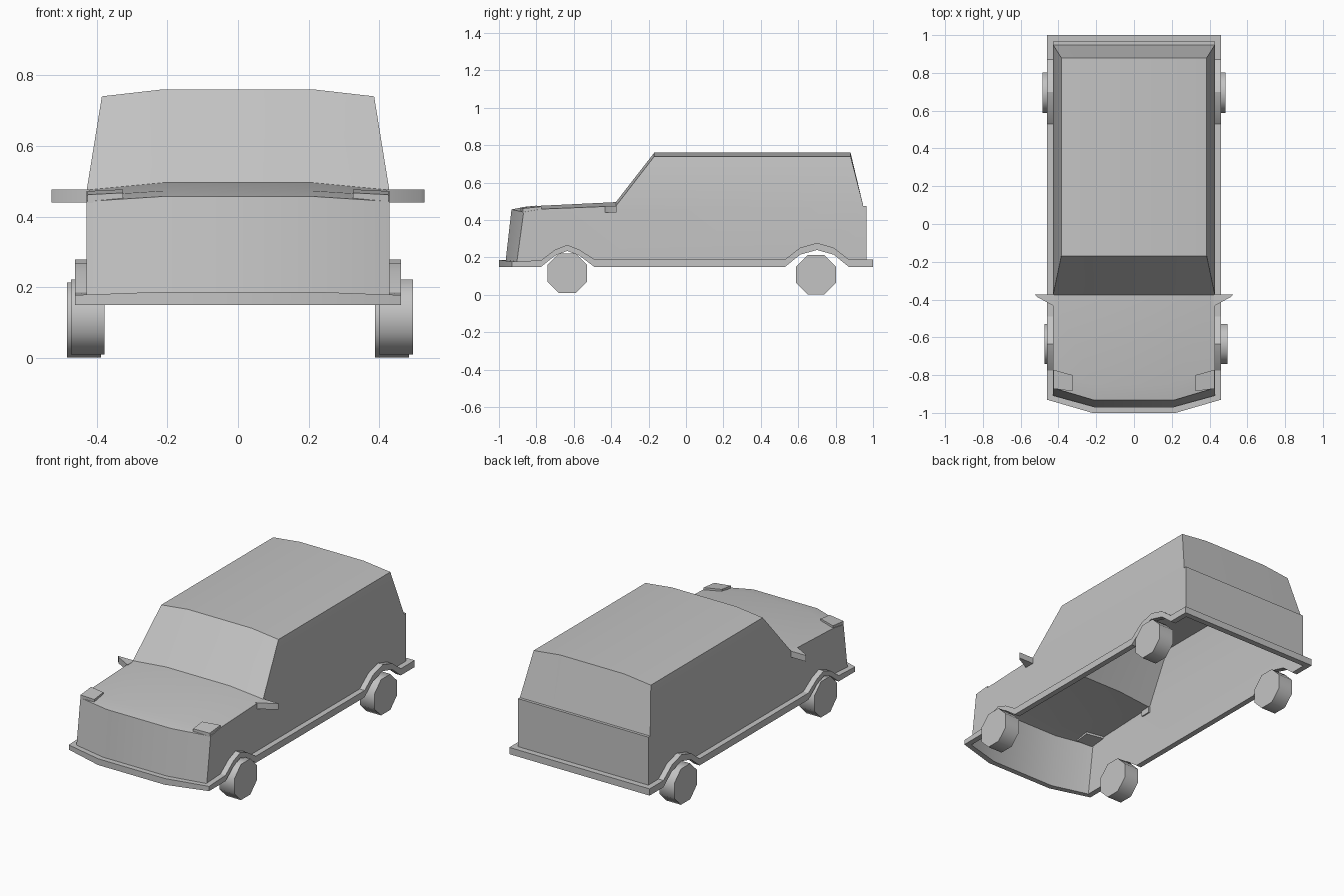
import bpy, bmesh, math

old = bpy.data.objects.get("Cube")
if old:
    bpy.data.objects.remove(old, do_unlink=True)

GREY = (0.55, 0.55, 0.55, 1)
paint = bpy.data.materials.new("plain_grey")
paint.use_nodes = True
paint.diffuse_color = GREY
paint.node_tree.nodes["Principled BSDF"].inputs["Base Color"].default_value = GREY


def finish(name, bm, angle=30):
    bmesh.ops.remove_doubles(bm, verts=bm.verts, dist=0.0005)
    bmesh.ops.recalc_face_normals(bm, faces=bm.faces)
    mesh = bpy.data.meshes.new(name)
    bm.to_mesh(mesh)
    bm.free()
    mesh.materials.append(paint)
    obj = bpy.data.objects.new(name, mesh)
    bpy.context.collection.objects.link(obj)
    bpy.ops.object.select_all(action='DESELECT')
    obj.select_set(True)
    bpy.context.view_layer.objects.active = obj
    bpy.ops.object.shade_smooth_by_angle(angle=math.radians(angle))
    return obj


def face(bm, points, mirror=False):
    for side in ((1, -1) if mirror else (1,)):
        bm.faces.new([bm.verts.new((side * x, y, z)) for x, y, z in points])


def across(bm, low, high):
    """Strip across the car between two rows given as (inner, outer) points."""
    flip = lambda p: (-p[0], p[1], p[2])
    face(bm, [low[0], low[1], high[1], high[0]], mirror=True)
    face(bm, [flip(low[0]), low[0], high[0], flip(high[0])])


def block(name, top, depth, side):
    """Solid with a sloping top, dropped straight down by depth."""
    bm = bmesh.new()
    top = [(side * x, y, z) for x, y, z in top]
    low = [(x, y, z - depth) for x, y, z in top]
    face(bm, top)
    face(bm, low)
    for i in range(len(top)):
        j = (i + 1) % len(top)
        face(bm, [top[i], top[j], low[j], low[i]])
    return finish(name, bm)


# Wheel arch line: (y, lower z, upper z)
W, MID, SILL = 0.428, 0.21, 0.15
arches = [(-0.775, SILL, 0.185), (-0.70, 0.21, 0.242), (-0.635, 0.235, 0.267),
          (-0.57, 0.21, 0.242), (-0.49, SILL, 0.19),
          (0.53, SILL, 0.19), (0.61, 0.215, 0.252), (0.70, 0.24, 0.278),
          (0.79, 0.215, 0.252), (0.87, SILL, 0.19)]

# Body rows, each (inner point, outer point)
front_low = ((MID, -0.968, SILL), (W, -0.908, SILL))
hood_front = ((MID, -0.933, 0.457), (W, -0.868, 0.443))
hood_break = ((MID, -0.85, 0.473), (W, -0.77, 0.459))
cowl = ((MID, -0.375, 0.496), (W, -0.375, 0.475))
roof_front = ((MID, -0.17, 0.76), (0.385, -0.17, 0.74))
roof_back = ((MID, 0.88, 0.76), (0.385, 0.88, 0.74))
belt_back = ((MID, 0.948, 0.475), (W, 0.948, 0.475))
ledge_back = ((MID, 0.965, 0.475), (W, 0.965, 0.475))
rear_low = ((MID, 0.965, SILL), (W, 0.965, SILL))
rows = [front_low, hood_front, hood_break, cowl, roof_front,
        roof_back, belt_back, ledge_back, rear_low]

# Open-bottomed body shell
bm = bmesh.new()
for low, high in zip(rows, rows[1:]):
    across(bm, low, high)
lower_side = [front_low[1]] + [(W, y, z) for y, z, _ in arches]
lower_side += [r[1] for r in (rear_low, ledge_back, belt_back, cowl, hood_break, hood_front)]
face(bm, lower_side, mirror=True)
face(bm, [cowl[1], belt_back[1], roof_back[1], roof_front[1]], mirror=True)
finish("body_shell", bm)

# Bumper and sill trim running round the body
OUT = 0.461
stations = [((0, -0.968), (0, -1.0), SILL, 0.187),
            ((MID, -0.968), (0.22, -1.0), SILL, 0.187),
            ((W, -0.908), (OUT, -0.93), SILL, 0.178)]
stations += [((W, y), (OUT, y), low, high) for y, low, high in arches]
stations += [((W, 0.965), (OUT, 1.0), SILL, 0.19),
             ((0, 0.965), (0, 1.0), SILL, 0.19)]
bm = bmesh.new()
rings = [[(*i, lo), (*o, lo), (*o, hi), (*i, hi)] for i, o, lo, hi in stations]
for a, b in zip(rings, rings[1:]):
    for k in range(4):
        n = (k + 1) % 4
        face(bm, [a[k], a[n], b[n], b[k]], mirror=True)
finish("bumper_and_sill_trim", bm)

# Corner lamps and door mirrors
lamp = [(0.425, -0.872, 0.462), (0.425, -0.772, 0.472),
        (0.325, -0.80, 0.477), (0.325, -0.885, 0.467)]
wing = [(0.42, -0.372, 0.476), (0.527, -0.372, 0.476),
        (0.515, -0.385, 0.476), (0.42, -0.437, 0.476)]
for side, label in ((1, "left"), (-1, "right")):
    block(label + "_headlamp", lamp, 0.024, side)
    block(label + "_mirror", wing, 0.036, side)

# Eight-sided wheels
for label, y, z, shift in (("front", -0.635, 0.116, 0.011), ("rear", 0.695, 0.108, 0.0)):
    for side, hand in ((1, "left"), (-1, "right")):
        bm = bmesh.new()
        bmesh.ops.create_cone(bm, cap_ends=True, segments=8, radius1=0.115,
                              radius2=0.115, depth=0.096)
        turn = math.pi / 8
        for v in bm.verts:
            a = math.atan2(v.co.y, v.co.x) + turn
            first = round(a / (math.pi / 4) - 0.5) + 0.5
            a = first * math.pi / 4
            v.co = (v.co.z + side * 0.436 + shift,
                    y + 0.115 * math.cos(a), z + 0.115 * math.sin(a))
        finish(f"{label}_{hand}_wheel", bm, 50)
